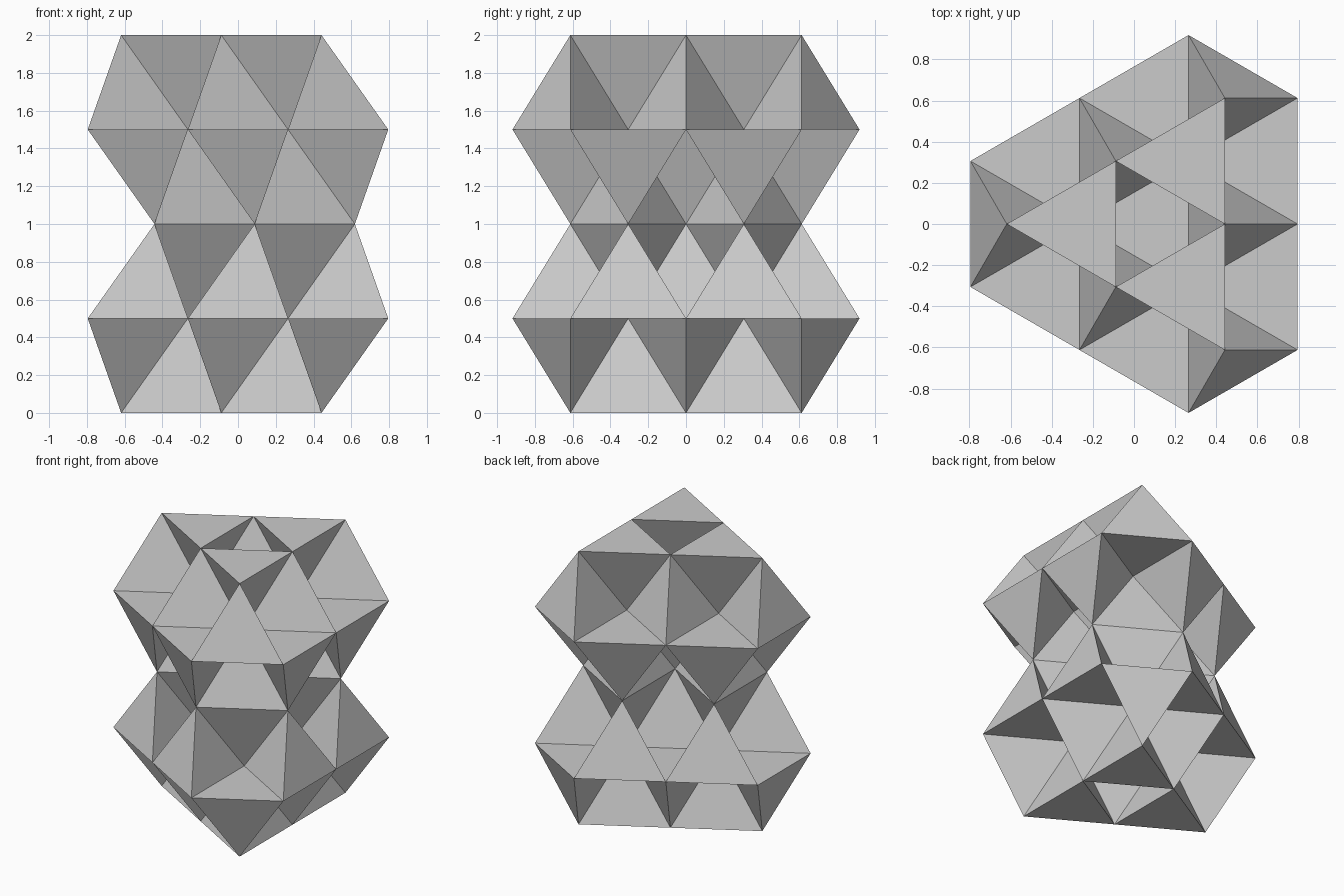
import bpy
import bmesh
from math import sqrt, cos, sin, pi

if "Cube" in bpy.data.objects:
    bpy.data.objects.remove(bpy.data.objects["Cube"])

H = 0.5                 # layer height
A = H * sqrt(1.5)       # tetrahedron edge
R = A / sqrt(3)         # base triangle radius


def row(x, count):
    """Evenly spaced lattice points along y at x (in units of R)."""
    return [(x * R, (i - (count - 1) / 2) * A) for i in range(count)]


def tetra_group(name, apexes, apex_z, up, base=True):
    """Regular tetrahedra at the given apexes, mirrored about z = 1."""
    bm = bmesh.new()
    side = 1 if up else -1
    for x, y in apexes:
        tip = bm.verts.new((x, y, apex_z - 1))
        ring = [bm.verts.new((x + side * R * cos(k * 2 * pi / 3),
                              y + R * sin(k * 2 * pi / 3),
                              apex_z - 1 - side * H)) for k in range(3)]
        for k in range(3):
            bm.faces.new((ring[k], ring[(k + 1) % 3], tip))
        if base:
            bm.faces.new(ring)
    bmesh.ops.recalc_face_normals(bm, faces=bm.faces)
    mesh = bpy.data.meshes.new(name)
    bm.to_mesh(mesh)
    bm.free()
    ob = bpy.data.objects.new(name, mesh)
    ob.location.z = 1
    bpy.context.collection.objects.link(ob)
    mirror = ob.modifiers.new("mirror", 'MIRROR')
    mirror.use_axis = (False, False, True)
    mirror.use_mirror_merge = not base


top_points = row(-1.75, 1) + row(-0.25, 2) + row(1.25, 3)
inner_points = row(-0.75, 1) + row(0.75, 2)
waist_points = row(-1.25, 2) + row(0.25, 3) + row(1.75, 2)

# Outer layers: spikes toward the end faces, and end-face tetrahedra pointing in
tetra_group("outer_spikes", top_points, 2.0, up=True)
tetra_group("end_face_tetrahedra", inner_points, 1.5, up=False)

# Middle layers: tetrahedra meeting at the waist, and double pyramids across it
tetra_group("waist_tetrahedra", waist_points, 1.0, up=False)
tetra_group("waist_double_pyramids", inner_points, 1.5, up=True, base=False)
